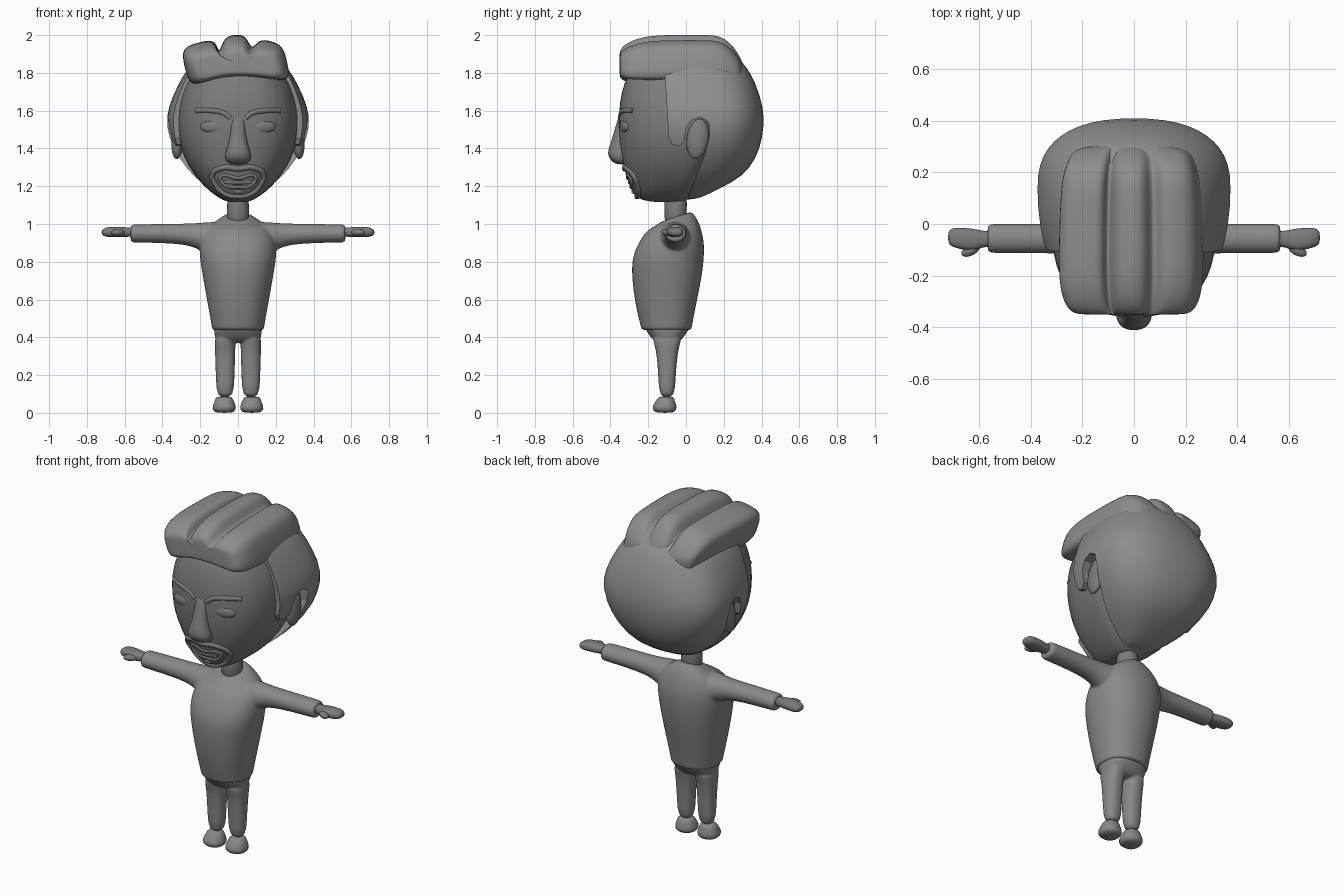
import bpy, bmesh, math
from mathutils import Matrix, Vector, Euler
from mathutils.bvhtree import BVHTree

if "Cube" in bpy.data.objects:
    bpy.data.objects.remove(bpy.data.objects["Cube"])


def shade(name, v):
    m = bpy.data.materials.new(name)
    m.diffuse_color = (v, v, v, 1)
    m.use_nodes = True
    m.node_tree.nodes["Principled BSDF"].inputs["Base Color"].default_value = m.diffuse_color
    return m


CLOTH, SKIN, HAIR = shade("cloth", .25), shade("skin", .2), shade("hair", .27)


def finish(bm, name, mat=SKIN, sub=0, remesh=0, mirror=False):
    bmesh.ops.recalc_face_normals(bm, faces=bm.faces)
    for f in bm.faces:
        f.smooth = True
    me = bpy.data.meshes.new(name)
    bm.to_mesh(me)
    bm.free()
    me.materials.append(mat)
    ob = bpy.data.objects.new(name, me)
    bpy.context.collection.objects.link(ob)
    if mirror:
        ob.modifiers.new("mirror", 'MIRROR').use_mirror_merge = False
    if sub:
        m = ob.modifiers.new("subdivide", 'SUBSURF')
        m.levels = m.render_levels = sub
    if remesh:
        r = ob.modifiers.new("blend", 'REMESH')
        r.mode, r.voxel_size, r.use_smooth_shade = 'VOXEL', remesh, True
        s = ob.modifiers.new("soften", 'SMOOTH')
        s.factor, s.iterations = 0.5, 8
    return ob


def skin(name, tubes, **kw):
    """Closed tubes, each a list of rings of points."""
    bm = bmesh.new()
    for rings in tubes:
        vs = [[bm.verts.new(p) for p in r] for r in rings]
        n = len(vs[0])
        for a, b in zip(vs, vs[1:]):
            for i in range(n):
                j = (i + 1) % n
                bm.faces.new((a[i], a[j], b[j], b[i]))
        bm.faces.new(vs[0])
        bm.faces.new(vs[-1])
    return finish(bm, name, **kw)


def oval(rx, rf, rb, e, n=24):
    for i in range(n):
        a = 2 * math.pi * i / n
        c, s = math.cos(a), math.sin(a)
        yield (math.copysign(abs(c) ** (2 / e), c) * rx,
               math.copysign(abs(s) ** (2 / e), s) * (rf if s < 0 else rb))


def upright(rings, e=2.0, cx=0.0):
    """Rings (z, half width, y front, y back, y of widest point, tilt)."""
    return [[(cx + u, cy + v, z + t * v) for u, v in oval(w, cy - yf, yb - cy, e)]
            for z, w, yf, yb, cy, t in rings]


def sideways(rings, e=2.0):
    """Rings along x (x, y centre, z centre, y radius, z radius)."""
    return [[(x, cy + u, cz + v) for u, v in oval(ry, rz, rz, e)]
            for x, cy, cz, ry, rz in rings]


def flip(tube):
    return [[(-x, y, z) for x, y, z in r] for r in tube]


def mid(rings):
    return [(z, w, f, b, (f + b) / 2, 0) for z, w, f, b in rings]


def ball(name, loc, size, rot=(0, 0, 0)):
    bm = bmesh.new()
    m = Matrix.LocRotScale(Vector(loc), Euler(rot), Vector(size))
    bmesh.ops.create_uvsphere(bm, u_segments=24, v_segments=14, radius=1, matrix=m)
    return finish(bm, name, mirror=True)


# Sweater: torso and sleeves blended together
torso = upright([(.437, .137, -.235, .03, -.1, 0), (.443, .138, -.237, .03, -.1, 0),
                 (.5, .147, -.252, .04, -.1, 0), (.6, .166, -.274, .06, -.1, 0),
                 (.72, .187, -.288, .085, -.1, 0), (.82, .205, -.288, .097, -.1, 0),
                 (.9, .205, -.254, .098, -.08, 0), (.965, .185, -.21, .084, -.06, 0),
                 (1.005, .135, -.17, .064, -.055, .15), (1.03, .085, -.145, .036, -.055, .33),
                 (1.04, .07, -.135, .025, -.055, .33)], 2.2)
sleeve = sideways([(.06, -.06, .925, .1, .09), (.16, -.06, .925, .085, .085),
                   (.21, -.057, .936, .068, .07), (.27, -.056, .946, .06, .056),
                   (.4, -.056, .95, .057, .051), (.562, -.056, .95, .057, .048),
                   (.569, -.056, .95, .056, .047)])
skin("sweater", [torso, sleeve, flip(sleeve)], mat=CLOTH, sub=2, remesh=.007)

# Trousers: hips and two legs blended together
hips = upright(mid([(.37, .115, -.16, -.04), (.4, .122, -.187, -.013),
                    (.44, .129, -.216, .018), (.47, .13, -.22, .02)]), 2.5)
leg = upright(mid([(.07, .046, -.142, -.058), (.2, .05, -.147, -.055),
                   (.3, .053, -.155, -.045), (.36, .055, -.165, -.035),
                   (.42, .055, -.19, -.01)]), 2.4, .068)
skin("trousers", [hips, leg, flip(leg)], mat=CLOTH, sub=1, remesh=.006)

# Shoes
skin("shoe", [upright(mid([(0, .042, -.155, -.07), (.012, .06, -.174, -.052),
                           (.035, .064, -.18, -.048), (.06, .05, -.16, -.06),
                           (.09, .044, -.148, -.062)]), 2.2, .073)],
     mat=CLOTH, sub=1, mirror=True)

# Hands and thumbs
skin("hand", [sideways([(.54, -.058, .957, .03, .024), (.59, -.058, .957, .031, .025),
                        (.62, -.062, .958, .044, .027), (.66, -.058, .958, .043, .028),
                        (.695, -.053, .957, .039, .026), (.714, -.052, .956, .032, .018),
                        (.722, -.052, .956, .018, .01)], 2.4)], sub=1, mirror=True)
ball("thumb", (.635, -.103, .955), (.038, .02, .018), (0, 0, -.45))

# Neck
skin("neck", [upright(mid([(.98, .06, -.115, .005), (1.05, .058, -.113, .003),
                           (1.18, .06, -.12, .01)]))], sub=1)

# Head
face = skin("head", [upright([(1.115, .04, -.16, -.02, -.08, 0), (1.125, .08, -.235, .0, -.08, 0),
                              (1.15, .12, -.275, .03, -.06, 0), (1.2, .185, -.3, .06, -.03, 0),
                              (1.3, .263, -.335, .12, 0, 0), (1.4, .308, -.352, .2, 0, 0),
                              (1.5, .324, -.36, .2, 0, 0), (1.6, .323, -.358, .2, 0, 0),
                              (1.7, .3, -.345, .2, 0, 0), (1.8, .25, -.31, .15, 0, 0),
                              (1.85, .19, -.25, .1, 0, 0)], 2.5)], sub=1)
bpy.context.view_layer.update()
tree = BVHTree.FromObject(face, bpy.context.evaluated_depsgraph_get())


def on_face(x, z, out=0.0):
    hit = tree.ray_cast(Vector((x, -2, z)), Vector((0, 1, 0)))[0]
    return Vector((x, (hit.y if hit else -.3) - out, z))


def strand(name, pts, r, closed=False, mirror=False, out=-.004):
    """Round strip lying on the face through (x, z) points."""
    cu = bpy.data.curves.new(name, 'CURVE')
    cu.dimensions, cu.bevel_depth, cu.bevel_resolution = '3D', r, 3
    cu.use_fill_caps = True
    cu.materials.append(SKIN)
    sp = cu.splines.new('BEZIER')
    sp.bezier_points.add(len(pts) - 1)
    for b, (x, z) in zip(sp.bezier_points, pts):
        b.co = on_face(x, z, out)
        b.handle_left_type = b.handle_right_type = 'AUTO'
    sp.use_cyclic_u, sp.resolution_u = closed, 8
    ob = bpy.data.objects.new(name, cu)
    bpy.context.collection.objects.link(ob)
    if mirror:
        ob.modifiers.new("mirror", 'MIRROR')


def both(pts):
    return pts + [(-x, z) for x, z in reversed(pts) if x]


# Face details
skin("nose", [upright(mid([(1.315, .03, -.36, -.3), (1.325, .058, -.388, -.3),
                           (1.355, .074, -.412, -.3), (1.39, .062, -.415, -.3),
                           (1.44, .046, -.395, -.3), (1.52, .038, -.372, -.3),
                           (1.59, .04, -.352, -.3)]), 2.2)], sub=1)
strand("brow", [(.04, 1.56), (.07, 1.585), (.14, 1.6), (.22, 1.6)], .015, mirror=True, out=-.007)
ball("eye", on_face(.135, 1.515, -.013), (.066, .02, .034), (0, 0, .2))
strand("goatee", both([(0, 1.293), (.08, 1.298), (.134, 1.262), (.118, 1.21),
                       (.075, 1.165), (0, 1.147)]), .016, closed=True)
strand("lips", both([(0, 1.243), (.092, 1.25), (.07, 1.208), (0, 1.197)]), .011, closed=True)
strand("teeth", [(-.07, 1.225), (0, 1.222), (.07, 1.225)], .014, out=-.01)
strand("chin_tuft", [(-.02, 1.172), (.02, 1.172)], .013)

# Ears
ball("ear", (.318, .062, 1.45), (.034, .058, .108), (-.14, -.08, -.03))

# Hair: rounded shell trimmed by a side profile with an ear notch
hair = skin("hair", [upright([(z, w, -.35, yb, cy, 0) for z, w, yb, cy in (
    (1.125, .06, .05, 0), (1.155, .11, .11, .02), (1.22, .2, .25, .06), (1.29, .272, .34, .1),
    (1.4, .348, .396, .13), (1.52, .386, .416, .15), (1.62, .374, .412, .15),
    (1.75, .315, .37, .1), (1.83, .265, .325, .07), (1.89, .2, .27, .03),
    (1.91, .14, .2, 0))], 2.4)], mat=HAIR, sub=1)
side = [(-.11, 2.05), (-.11, 1.76), (-.1, 1.6), (-.092, 1.46), (-.075, 1.422), (-.04, 1.412),
        (-.01, 1.435), (.0, 1.5), (.025, 1.548), (.075, 1.566), (.12, 1.54), (.125, 1.47),
        (.1, 1.37), (.05, 1.24), (.002, 1.12), (.002, 1.05), (.6, 1.05), (.6, 2.05)]
cutter = skin("hair_cutter", [[[(x, y, z) for y, z in side] for x in (-.6, .6)]], mat=HAIR)
for p in cutter.data.polygons:
    p.use_smooth = False
cutter.hide_render = True
cutter.hide_viewport = True
b = hair.modifiers.new("trim", 'BOOLEAN')
b.operation, b.solver, b.object = 'INTERSECT', 'EXACT', cutter

# Swept quiff with three locks
lock = [(-.25, 1.72), (-.275, 1.8), (-.305, 1.92), (-.25, 1.952), (-.145, 1.978), (-.118, 1.955),
        (-.1, 1.9), (-.08, 1.975), (-.045, 1.998), (.0, 2.004), (.045, 1.995), (.075, 1.915),
        (.11, 1.98), (.175, 1.97), (.24, 1.945), (.26, 1.86), (.285, 1.745),
        (.15, 1.775), (0, 1.785), (-.13, 1.77)]
skin("quiff", [[[(x * s, y, 1.78 + up + (z - 1.78) * h) for x, z in lock]
                for y, s, h, up in ((-.352, .66, .4, .03), (-.348, .82, .62, .01),
                                    (-.305, .94, .83, 0), (-.22, 1, .97, 0), (-.08, 1, 1, 0),
                                    (.1, .98, 1, 0), (.19, .95, .98, 0), (.26, .86, .74, -.01),
                                    (.31, .74, .4, -.03))]], mat=HAIR, sub=2)
